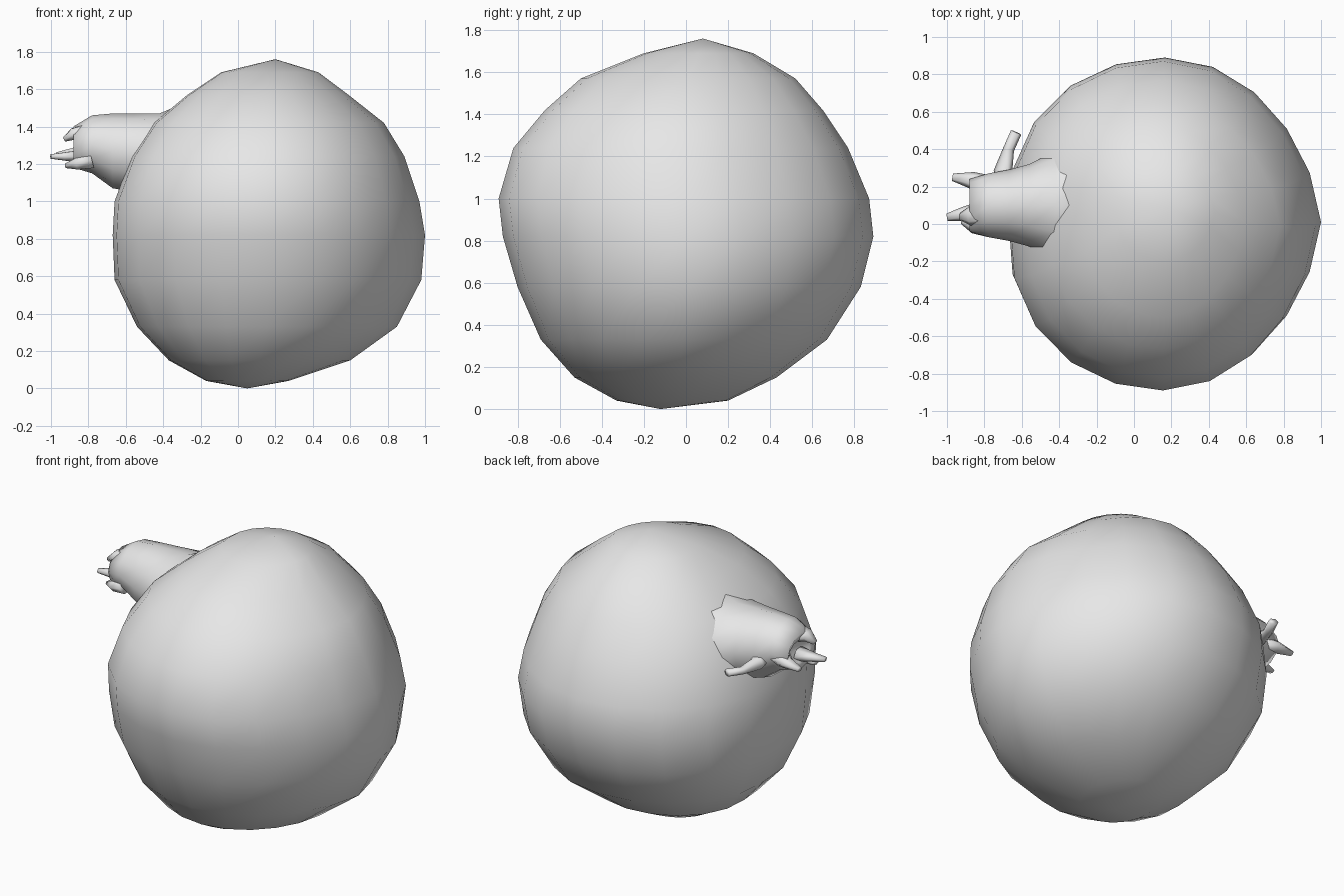
import bpy, bmesh
from math import sin, cos, pi
from mathutils import Vector

cube = bpy.data.objects.get("Cube")
if cube:
    bpy.data.objects.remove(cube, do_unlink=True)

skin = bpy.data.materials.new("light grey skin")
skin.use_nodes = True
skin.diffuse_color = (0.8, 0.8, 0.8, 1)
skin.node_tree.nodes["Principled BSDF"].inputs["Base Color"].default_value = (0.8, 0.8, 0.8, 1)


def loft(name, rings, start=None, end=None):
    """Skin a list of point rings, closed with a pole or a flat cap."""
    bm = bmesh.new()
    rows = [[bm.verts.new(p) for p in ring] for ring in rings]
    n = len(rows[0])
    for a, b in zip(rows, rows[1:]):
        for i in range(n):
            j = (i + 1) % n
            bm.faces.new((a[i], a[j], b[j], b[i]))
    for row, pole in ((rows[0], start), (rows[-1], end)):
        if pole is None:
            bm.faces.new(row)
        else:
            tip = bm.verts.new(pole)
            for i in range(n):
                bm.faces.new((row[i], row[(i + 1) % n], tip))
    bmesh.ops.recalc_face_normals(bm, faces=bm.faces)
    for f in bm.faces:
        f.smooth = True
    mesh = bpy.data.meshes.new(name)
    bm.to_mesh(mesh)
    bm.free()
    mesh.materials.append(skin)
    obj = bpy.data.objects.new(name, mesh)
    bpy.context.collection.objects.link(obj)
    return obj


# Fruit body: height, then x and y extents of each slice
slices = [
    (.04, -.17, .27, -.33, .20), (.15, -.37, .60, -.53, .43),
    (.33, -.54, .85, -.69, .67), (.58, -.66, .98, -.80, .83),
    (.82, -.67, 1.0, -.87, .89), (1.0, -.66, .97, -.89, .87),
    (1.24, -.57, .89, -.82, .77), (1.42, -.45, .78, -.67, .65),
    (1.57, -.27, .59, -.50, .52), (1.69, -.09, .43, -.20, .32),
]


def body_ring(z, x0, x1, y0, y1, n=20):
    ring = []
    for i in range(n):
        t = 2 * pi * i / n
        # flatter corners on one side, fuller on the other
        f = 1 - .045 * cos(t) * abs(sin(2 * t))
        ring.append(((x0 + x1) / 2 + (x1 - x0) / 2 * cos(t) * f,
                     (y0 + y1) / 2 + (y1 - y0) / 2 * sin(t) * f, z))
    return ring


loft("fruit_body", [body_ring(*s) for s in slices], (.05, -.12, 0), (.2, .08, 1.76))

# Flared neck with a hollow mouth: x, centre height, y radius, z radius
neck = [(-.25, 1.24, .38, .30), (-.42, 1.21, .29, .26), (-.56, 1.26, .22, .21),
        (-.67, 1.27, .19, .20), (-.78, 1.305, .17, .155), (-.88, 1.29, .14, .11),
        (-.86, 1.28, .10, .07)]
loft("crown_neck",
     [[(x, .1 + ry * cos(2 * pi * i / 12), z + rz * sin(2 * pi * i / 12))
       for i in range(12)] for x, z, ry, rz in neck], None, (-.78, .1, 1.27))


def lobe(name, path, radii):
    """Tapered, slightly flattened leaf swept along a path."""
    pts = [Vector(p) for p in path]
    rings = []
    for k, p in enumerate(pts):
        tangent = (pts[min(k + 1, len(pts) - 1)] - pts[max(k - 1, 0)]).normalized()
        side = tangent.cross(Vector((0, 0, 1))).normalized()
        up = side.cross(tangent)
        rings.append([p + radii[k] * (side * cos(i * pi / 3) + up * .7 * sin(i * pi / 3))
                      for i in range(6)])
    loft(name, rings)


# Dried lobes around the mouth
lobe("curled_lobe", [(-.66, .2, 1.25), (-.70, .29, 1.23), (-.67, .4, 1.22), (-.63, .49, 1.23)],
     (.08, .05, .03, .03))
lobe("side_lobe", [(-.76, .18, 1.27), (-.87, .235, 1.26), (-.97, .25, 1.25)], (.08, .045, .02))
lobe("front_lobe", [(-.83, .06, 1.24), (-.93, .05, 1.24), (-1.0, .035, 1.24)], (.06, .035, .02))
lobe("upper_lobe", [(-.80, .06, 1.37), (-.88, .04, 1.36), (-.93, .04, 1.33)], (.08, .05, .02))
lobe("lower_lobe", [(-.78, 0, 1.22), (-.86, 0, 1.20), (-.92, .02, 1.19)], (.07, .05, .02))
